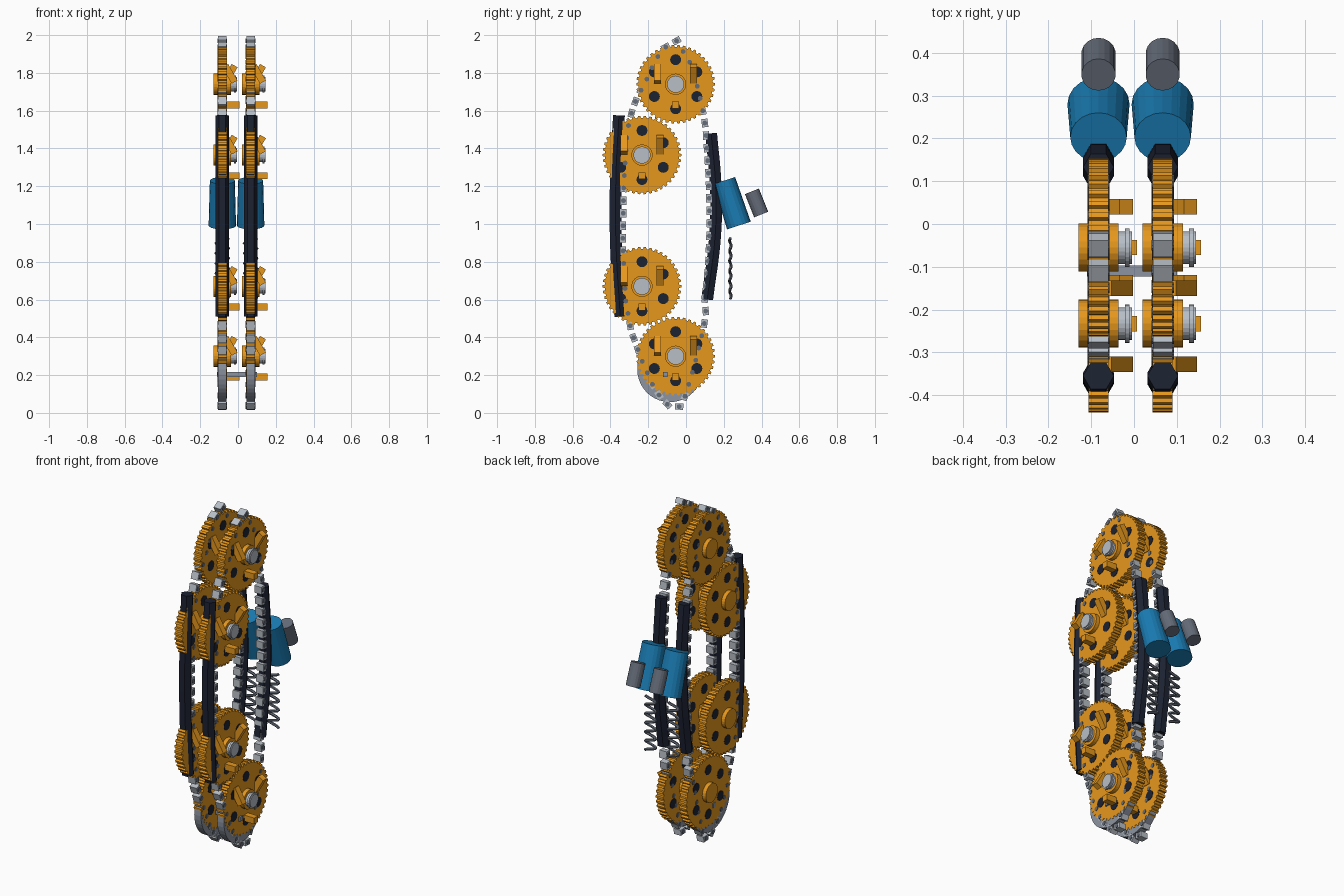
import bpy, bmesh
from math import sin, cos, pi, radians, atan2
from mathutils import Matrix, Vector

if "Cube" in bpy.data.objects:
    bpy.data.objects.remove(bpy.data.objects["Cube"])

def material(name, rgb):
    m = bpy.data.materials.new(name)
    m.diffuse_color = (*rgb, 1)
    m.use_nodes = True
    m.node_tree.nodes["Principled BSDF"].inputs["Base Color"].default_value = m.diffuse_color
    return m

ORANGE = material("orange", (0.79, 0.31, 0.012))
BLUE = material("blue", (0.01, 0.2, 0.45))
BLACK = material("black", (0.012, 0.016, 0.032))
STEEL = material("steel", (0.48, 0.52, 0.57))
DARK = material("dark_steel", (0.13, 0.15, 0.19))
GUARD = material("guard_grey", (0.27, 0.3, 0.36))

STATIONS = (-0.083, 0.067)      # centre planes of the two drives
SPROCKETS = [(-0.055, 1.74), (-0.233, 1.365), (-0.233, 0.67), (-0.055, 0.30)]

def emit(name, bm, mat, places):
    """One mesh shared by linked copies at each place."""
    me = bpy.data.meshes.new(name)
    bmesh.ops.recalc_face_normals(bm, faces=bm.faces)
    bm.to_mesh(me)
    bm.free()
    me.materials.append(mat)
    for p in places:
        ob = bpy.data.objects.new(name, me)
        ob.location = p
        bpy.context.collection.objects.link(ob)

def rod(bm, a, b, r1, r2=None, n=24, sx=1):
    a, b = Vector(a), Vector(b)
    d = b - a
    m = (Matrix.Translation((a + b) / 2) @ Matrix.Diagonal((sx, 1, 1, 1))
         @ d.to_track_quat('Z', 'Y').to_matrix().to_4x4())
    bmesh.ops.create_cone(bm, cap_ends=True, segments=n, radius1=r1,
                          radius2=r1 if r2 is None else r2, depth=d.length, matrix=m)

def box(bm, c, size, rot=Matrix.Identity(4)):
    bmesh.ops.create_cube(bm, size=1, matrix=Matrix.Translation(c) @ rot
                          @ Matrix.Diagonal((*size, 1)))

def tube(name, pts, radius, mat, res, smooth=True):
    for x in STATIONS:
        cu = bpy.data.curves.new(name, 'CURVE')
        cu.dimensions = '3D'
        cu.bevel_depth, cu.bevel_resolution = radius, res
        cu.use_fill_caps = True
        cu.resolution_u = 6
        if smooth:
            s = cu.splines.new('BEZIER')
            s.bezier_points.add(len(pts) - 1)
            for bp, p in zip(s.bezier_points, pts):
                bp.co = p
                bp.handle_left_type = bp.handle_right_type = 'AUTO'
        else:
            s = cu.splines.new('POLY')
            s.points.add(len(pts) - 1)
            for sp, p in zip(s.points, pts):
                sp.co = (*p, 1)
        s.use_smooth = False
        cu.materials.append(mat)
        ob = bpy.data.objects.new(name, cu)
        ob.location.x = x
        bpy.context.collection.objects.link(ob)

wheels = [(x, y, z) for x in STATIONS for y, z in SPROCKETS]
both = [(x, 0, 0) for x in STATIONS]

# Toothed sprocket disc, hub and three tabs
bm = bmesh.new()
TEETH = 42
ring = []
for i in range(TEETH):
    for f, r in ((-0.3, 0.197), (-0.2, 0.208), (0.2, 0.208), (0.3, 0.197)):
        a = 2 * pi * (i + f) / TEETH
        ring.append(bm.verts.new((-0.0235, r * cos(a), r * sin(a))))
face = bm.faces.new(ring)
ext = bmesh.ops.extrude_face_region(bm, geom=[face], use_keep_orig=True)
bmesh.ops.translate(bm, vec=(0.047, 0, 0),
                    verts=[v for v in ext["geom"] if isinstance(v, bmesh.types.BMVert)])
rod(bm, (-0.047, 0, 0), (0.047, 0, 0), 0.056)
for deg, tilt in ((270, 0), (30, 120), (150, -120)):
    a = radians(deg)
    box(bm, (0.04, 0.11 * cos(a), 0.11 * sin(a)), (0.1, 0.036, 0.036),
        Matrix.Rotation(radians(tilt), 4, 'Y'))
emit("sprocket", bm, ORANGE, wheels)

# Dark lightening holes
bm = bmesh.new()
for k in range(6):
    a = radians(30 + 60 * k)
    y, z = 0.13 * cos(a), 0.13 * sin(a)
    rod(bm, (-0.0255, y, z), (0.0255, y, z), 0.029, n=16)
emit("sprocket_hole", bm, BLACK, wheels)

# Steel shaft end with flange
bm = bmesh.new()
rod(bm, (0.04, 0, 0), (0.078, 0, 0), 0.038)
rod(bm, (0.062, 0, 0), (0.073, 0, 0), 0.045)
emit("shaft_end", bm, STEEL, wheels)

# Chain: links and pins spaced evenly around a closed path (y, z)
path = [(-0.05, 1.97), (-0.12, 1.93), (-0.16, 1.87), (-0.22, 1.74), (-0.26, 1.67),
        (-0.285, 1.6), (-0.31, 1.5), (-0.33, 1.2), (-0.335, 0.9), (-0.32, 0.6),
        (-0.29, 0.43), (-0.265, 0.365), (-0.235, 0.28), (-0.18, 0.155), (-0.14, 0.09),
        (-0.09, 0.036), (-0.03, 0.033), (0.0, 0.1), (0.05, 0.27), (0.095, 0.46),
        (0.105, 0.53), (0.1, 0.6), (0.118, 0.8), (0.126, 1.0), (0.12, 1.25),
        (0.105, 1.49), (0.095, 1.57), (0.065, 1.71), (0.02, 1.855)]
segs = [(Vector(p), Vector(q)) for p, q in zip(path, path[1:] + path[:1])]
total = sum((q - p).length for p, q in segs)
COUNT = 62
links, pins = bmesh.new(), bmesh.new()
travel, i = 0.0, 0
for p, q in segs:
    length = (q - p).length
    while i < COUNT and i * total / COUNT < travel + length:
        c = p.lerp(q, (i * total / COUNT - travel) / length)
        ang = atan2(q.y - p.y, q.x - p.x)
        box(links, (0, c.x, c.y), (0.046, 0.044, 0.033), Matrix.Rotation(ang, 4, 'X'))
        rod(pins, (-0.026, c.x, c.y), (0.026, c.x, c.y), 0.013, n=10)
        i += 1
    travel += length
emit("chain_links", links, STEEL, both)
emit("chain_pins", pins, DARK, both)

# Curved black guide rails
tube("front_guide", [(0, -0.355, 1.575), (0, -0.371, 1.25), (0, -0.371, 0.9),
                     (0, -0.348, 0.51)], 0.036, BLACK, 1)
tube("rear_guide", [(0, 0.133, 1.48), (0, 0.157, 1.2), (0, 0.155, 0.95),
                    (0, 0.112, 0.6)], 0.036, BLACK, 1)

# Tensioner body and plunger
bm = bmesh.new()
rod(bm, (0, 0.203, 1.23), (0, 0.28, 0.992), 0.06, 0.066, n=20, sx=1.1)
emit("tensioner_body", bm, BLUE, both)
bm = bmesh.new()
rod(bm, (0, 0.349, 1.173), (0, 0.398, 1.05), 0.04, n=18)
emit("tensioner_plunger", bm, DARK, both)

# Flat zig-zag spring
spring = [(0.034 * cos(2 * pi * t / 12), 0.235 + 0.004 * sin(2 * pi * t / 12),
           0.605 + 0.32 * t / 72) for t in range(73)]
tube("spring", spring, 0.008, DARK, 1, smooth=False)

# Lower guard disc and the cross bar joining both drives
bm = bmesh.new()
rod(bm, (-0.022, -0.085, 0.23), (0.022, -0.085, 0.23), 0.173, n=40)
emit("lower_guard", bm, GUARD, both)
bm = bmesh.new()
box(bm, (-0.005, -0.11, 0.203), (0.21, 0.026, 0.026))
emit("cross_bar", bm, GUARD, [(0, 0, 0)])
